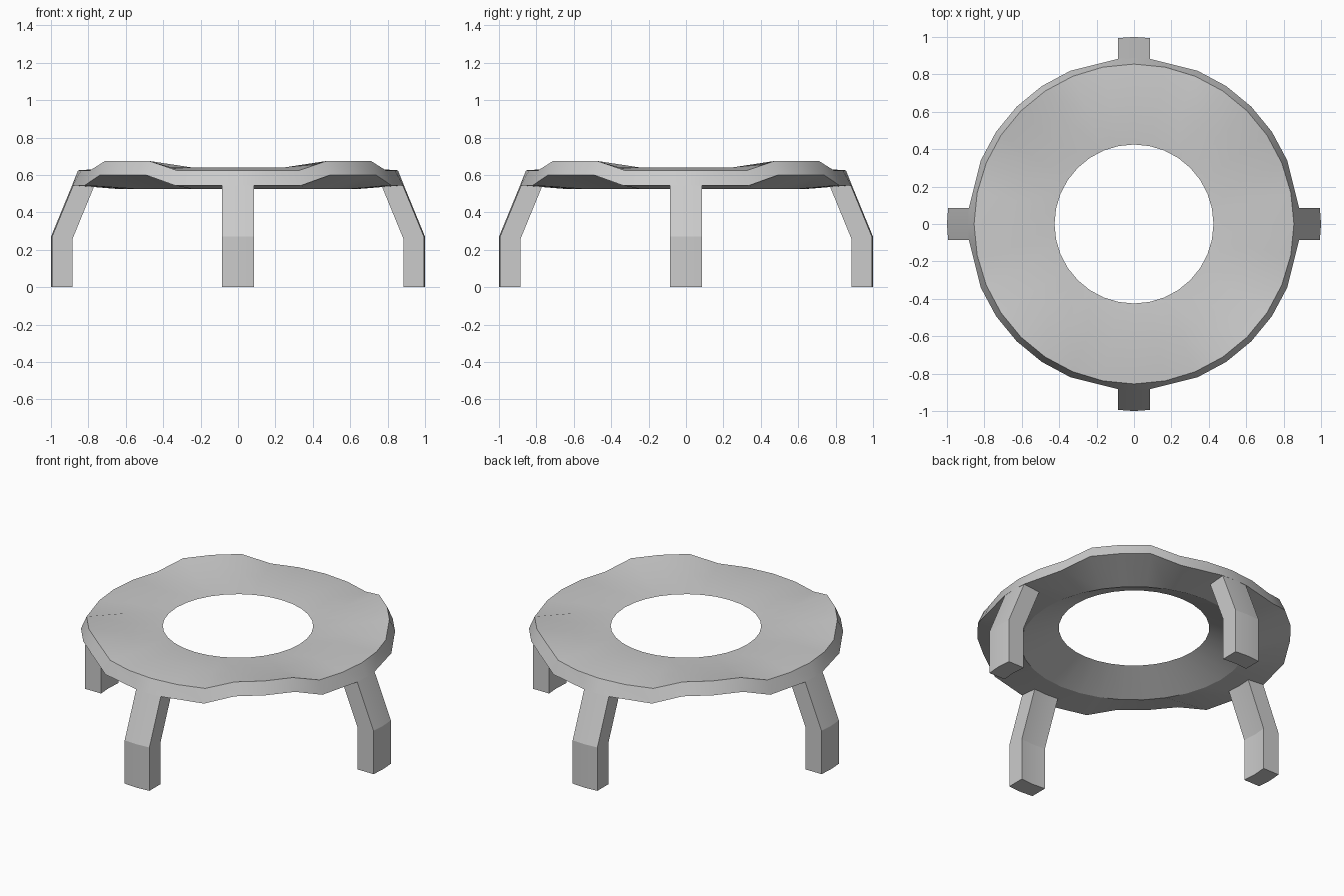
import bpy, bmesh, math

if "Cube" in bpy.data.objects:
    bpy.data.objects.remove(bpy.data.objects["Cube"])

SEG = 32
STEP = 360 / SEG


def finish(name, bm, angle):
    bmesh.ops.recalc_face_normals(bm, faces=bm.faces)
    me = bpy.data.meshes.new(name)
    bm.to_mesh(me)
    bm.free()
    ob = bpy.data.objects.new(name, me)
    bpy.context.collection.objects.link(ob)
    bpy.ops.object.select_all(action='DESELECT')
    ob.select_set(True)
    bpy.context.view_layer.objects.active = ob
    bpy.ops.object.shade_smooth_by_angle(angle=math.radians(angle))
    return ob


# Ring plate: a revolved profile whose rim rises between the legs
bm = bmesh.new()
columns = []
for i in range(SEG):
    k = i % 8
    raised = k in (3, 4, 5)
    a = math.radians(i * STEP)
    # lower rim corners pinch in to meet the leg sides
    pinch = {1: -5.75, 7: 5.75}.get(k, 0)
    b = math.radians(i * STEP + pinch)
    profile = [
        (0.425, 0.625, a),
        (0.64, 0.64, a),
        (0.855, 0.675 if raised else 0.625, a),
        (0.887, 0.60 if raised else 0.545, b),
        (0.64, 0.525, a),
    ]
    columns.append([bm.verts.new((r * math.cos(t), r * math.sin(t), z))
                    for r, z, t in profile])
for i in range(SEG):
    c, d = columns[i], columns[(i + 1) % SEG]
    for j in range(5):
        n = (j + 1) % 5
        bm.faces.new((c[j], d[j], d[n], c[n]))
finish("ring_plate", bm, 25)

# Bent legs: side profile (radius, height) swept across three width stations
leg_profile = [(0.89, 0), (1.0, 0), (1.0, 0.27), (0.887, 0.545),
               (0.84, 0.58), (0.775, 0.54), (0.89, 0.26)]
for q, name in enumerate(("right_leg", "back_leg", "left_leg", "front_leg")):
    bm = bmesh.new()
    a = q * math.pi / 2
    rows = []
    for w in (-0.085, 0, 0.085):
        row = []
        for r, z in leg_profile:
            x = r - (0.006 if w else 0)
            row.append(bm.verts.new((x * math.cos(a) - w * math.sin(a),
                                     x * math.sin(a) + w * math.cos(a), z)))
        rows.append(row)
    m = len(leg_profile)
    for s, t in zip(rows, rows[1:]):
        for j in range(m):
            n = (j + 1) % m
            bm.faces.new((s[j], s[n], t[n], t[j]))
    bm.faces.new(rows[0])
    bm.faces.new(rows[2])
    finish(name, bm, 15)
